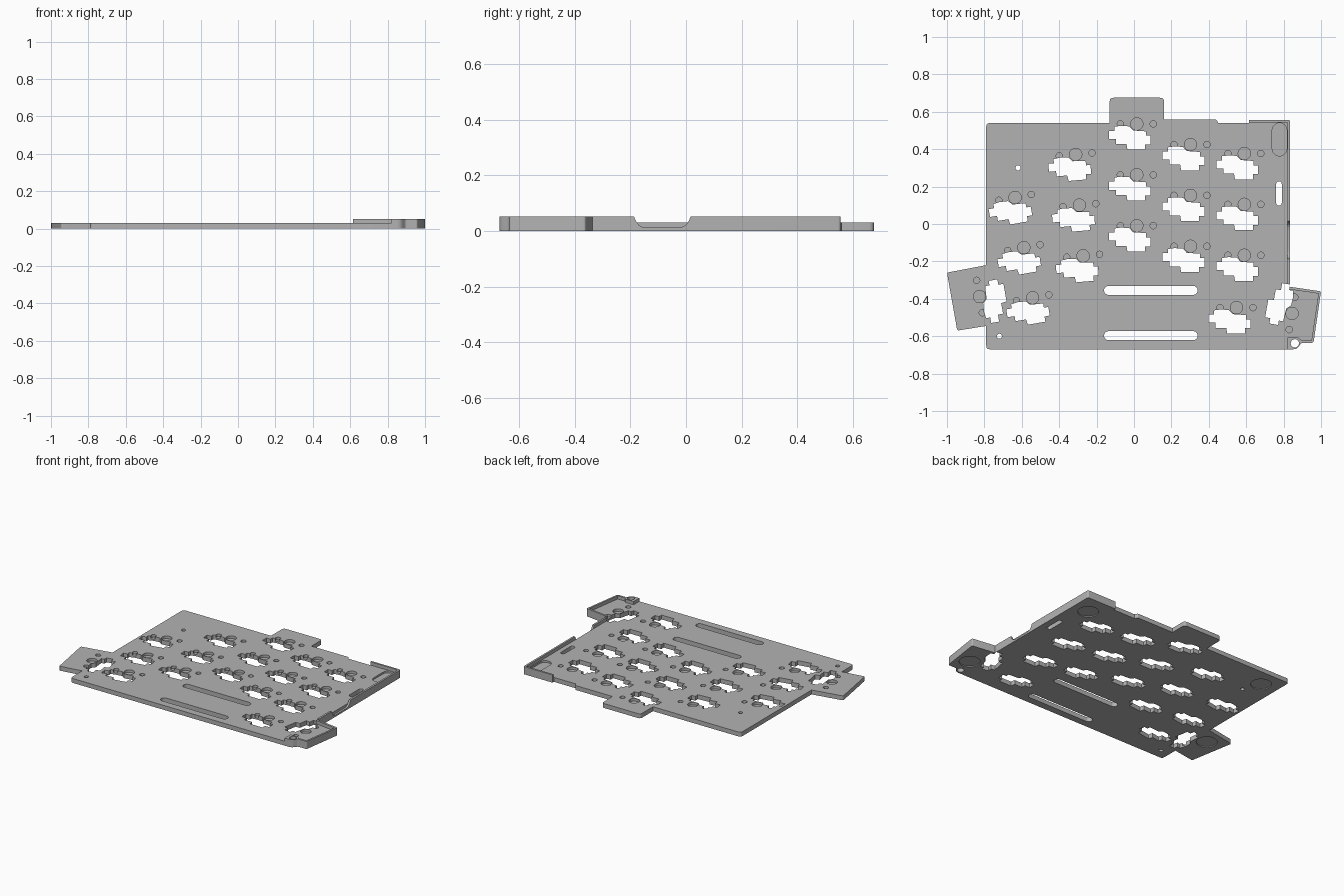
import bpy, bmesh, math
from mathutils import Vector, Matrix

cube = bpy.data.objects.get("Cube")
if cube:
    bpy.data.objects.remove(cube, do_unlink=True)

THICK, RIM = 0.03, 0.052
grey = bpy.data.materials.new("plate grey")
grey.use_nodes = True
colour = (0.45, 0.45, 0.45, 1)
grey.diffuse_color = colour
grey.node_tree.nodes["Principled BSDF"].inputs["Base Color"].default_value = colour


def rounded(points):
    """Outline from (x, y, corner radius) points."""
    out = []
    for i, (x, y, r) in enumerate(points):
        p = Vector((x, y))
        if not r:
            out.append(p)
            continue
        a = Vector(points[i - 1][:2])
        b = Vector(points[(i + 1) % len(points)][:2])
        a = p + (a - p).normalized() * r
        b = p + (b - p).normalized() * r
        for k in range(6):
            t = k / 5
            out.append(a * (1 - t) ** 2 + p * 2 * t * (1 - t) + b * t * t)
    return out


def capsule(x, y, width, height, n=10):
    """Slot outline; a circle when width equals height."""
    r = min(width, height) / 2
    out = []
    for k in range(4 * n):
        a = 2 * math.pi * (k + 0.5) / (4 * n)
        c, s = math.cos(a), math.sin(a)
        out.append(Vector((x + r * c + math.copysign(width / 2 - r, c),
                           y + r * s + math.copysign(height / 2 - r, s))))
    if width != height:
        return out
    return out


def prism(bm, outline, z0, z1):
    face = bm.faces.new([bm.verts.new((p.x, p.y, z0)) for p in outline])
    top = bmesh.ops.extrude_face_region(bm, geom=[face])["geom"]
    bmesh.ops.translate(bm, vec=(0, 0, z1 - z0),
                        verts=[v for v in top if isinstance(v, bmesh.types.BMVert)])


def solid(name, prisms, matrix=Matrix()):
    bm = bmesh.new()
    for outline, z0, z1 in prisms:
        prism(bm, outline, z0, z1)
    bmesh.ops.recalc_face_normals(bm, faces=bm.faces)
    mesh = bpy.data.meshes.new(name)
    bm.to_mesh(mesh)
    bm.free()
    mesh.transform(matrix)
    mesh.materials.append(grey)
    obj = bpy.data.objects.new(name, mesh)
    bpy.context.collection.objects.link(obj)
    return obj


# Base plate with back tab and two angled thumb tabs
R = 0.02
plate = solid("keyboard_plate", [(rounded([
    (-0.79, -0.67, R), (0.82, -0.67, 0), (0.87, -0.67, R), (0.895, -0.635, 0.01),
    (0.96, -0.635, 0.01), (1.0, -0.36, 0.01), (0.835, -0.336, 0), (0.835, 0.555, 0.01),
    (0.615, 0.555, 0), (0.615, 0.54, 0), (0.45, 0.54, 0), (0.44, 0.56, 0.01),
    (0.16, 0.56, 0), (0.16, 0.675, R), (-0.13, 0.675, R), (-0.13, 0.54, 0),
    (-0.79, 0.54, R), (-0.79, -0.22, 0), (-1.0, -0.26, 0.01), (-0.945, -0.57, 0.01),
    (-0.79, -0.545, 0)]), 0, THICK)])

# Raised wall along the right side, thumb tab and screw corner
rim = solid("side_rim", [(rounded([
    (0.82, -0.67, 0), (0.87, -0.67, R), (0.895, -0.635, 0.01), (0.96, -0.635, 0.01),
    (1.0, -0.36, 0.01), (0.835, -0.336, 0), (0.835, 0.555, 0.01), (0.615, 0.555, 0),
    (0.615, 0.542, 0), (0.822, 0.542, 0), (0.822, -0.348, 0), (0.986, -0.372, 0),
    (0.949, -0.622, 0), (0.895, -0.622, 0), (0.88, -0.608, 0), (0.82, -0.608, 0)]), 0, RIM)])

# Switch positions: circle centre and rotation in degrees
switches = [(0.015, 0.535 - 0.272 * k, 0) for k in range(3)]
switches += [(0.302, 0.425 - 0.272 * k, 0) for k in range(3)]
switches += [(0.59, 0.377 - 0.272 * k, 0) for k in range(3)]
switches += [(-0.312 + 0.02 * k, 0.372 - 0.271 * k, 5) for k in range(3)]
switches += [(-0.636 + 0.047 * k, 0.142 - 0.268 * k, 10) for k in range(3)]
switches += [(0.548, -0.447, 0), (-0.826, -0.388, 100), (0.845, -0.478, -100)]

# Socket opening, in hundredths relative to the circle centre
socket = [(-15, -3.7), (-12, -3.7), (-12, -1.5), (-8.5, -1), (-4, -1.3), (-2, -3.5),
          (5, -4), (5, -6.3), (7.4, -6.3), (7.4, -11), (4.5, -11), (4.5, -13.8),
          (-5, -13.8), (-5.5, -10.8), (-11.2, -10.8), (-11.2, -8), (-15, -8)]

through, pockets = [], []
for x, y, angle in switches:
    turn = Matrix.Rotation(math.radians(angle), 2)
    centre = Vector((x, y))
    through.append(([centre + turn @ (Vector(p) / 100) for p in socket], -0.1, 0.1))
    for dx, d in ((-0.088, 0.034), (0, 0.066), (0.088, 0.034)):
        c = centre + turn @ Vector((dx, 0))
        pockets.append((capsule(c.x, c.y, d, d, 6), 0.012, 0.1))

# Long slots, cable slot and screw holes
for x, y, w, h in ((0.09, -0.355, 0.5, 0.048), (0.09, -0.597, 0.5, 0.048),
                   (0.775, 0.163, 0.03, 0.13), (-0.62, 0.3, 0.027, 0.027),
                   (-0.72, -0.6, 0.027, 0.027), (0.86, -0.638, 0.044, 0.044)):
    through.append((capsule(x, y, w, h), -0.1, 0.1))
pockets.append((capsule(0.778, 0.452, 0.078, 0.176), 0.018, 0.1))

# Round foot recesses underneath
feet = [(capsule(x, y, 0.13, 0.13), -0.1, 0.006)
        for x, y in ((0.72, 0.42), (-0.67, 0.42), (0.885, -0.52), (-0.87, -0.34))]

# Scooped notch through the side wall
notch = solid("side_notch_cutter", [(rounded([
    (-0.19, 0.06, 0), (-0.17, 0.012, 0.03), (0.0, 0.012, 0.03), (0.02, 0.06, 0)]), 0.822, 0.9)],
    Matrix(((0, 0, 1, 0), (1, 0, 0, 0), (0, 1, 0, 0), (0, 0, 0, 1))))

tools = [(rim, "UNION"), (notch, "DIFFERENCE"),
         (solid("through_cutter", through), "DIFFERENCE"),
         (solid("pocket_cutter", pockets), "DIFFERENCE"),
         (solid("foot_cutter", feet), "DIFFERENCE")]
for tool, operation in tools:
    tool.hide_render = True
    mod = plate.modifiers.new(tool.name, "BOOLEAN")
    mod.solver = "EXACT"
    mod.operation = operation
    mod.object = tool

# Bake the cuts and drop the helpers
graph = bpy.context.evaluated_depsgraph_get()
baked = bpy.data.meshes.new_from_object(plate.evaluated_get(graph))
plate.modifiers.clear()
plate.data = baked
for tool, _ in tools:
    bpy.data.objects.remove(tool, do_unlink=True)

bpy.context.view_layer.objects.active = plate
plate.select_set(True)
bpy.ops.object.shade_smooth_by_angle(angle=math.radians(30))
